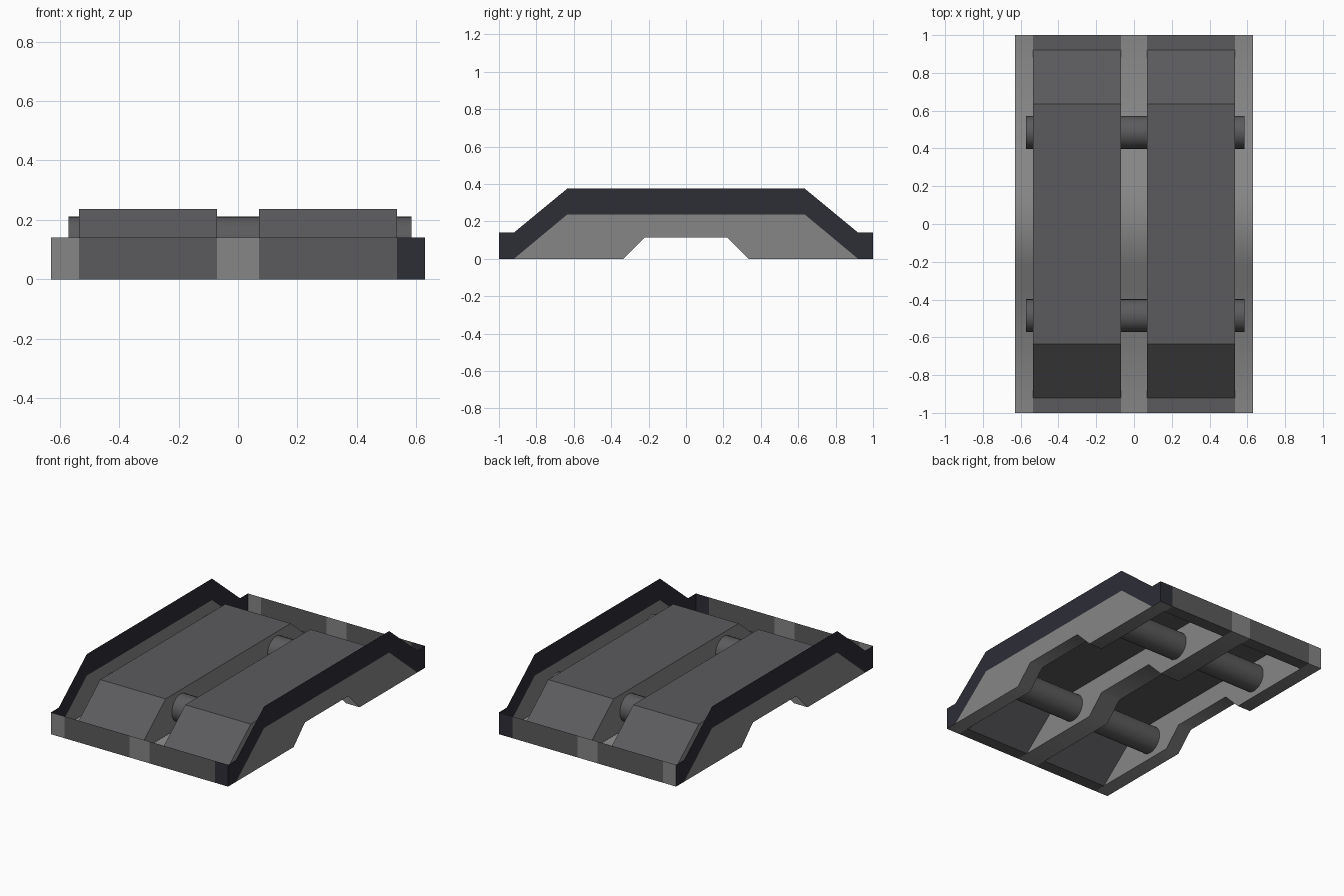
import bpy, bmesh, math
from mathutils import Matrix

if "Cube" in bpy.data.objects:
    bpy.data.objects.remove(bpy.data.objects["Cube"])


def material(name, rgb):
    m = bpy.data.materials.new(name)
    m.diffuse_color = (*rgb, 1)
    m.use_nodes = True
    m.node_tree.nodes["Principled BSDF"].inputs["Base Color"].default_value = m.diffuse_color
    return m


GREY = material("mid grey", (0.24, 0.24, 0.24))
DARK = material("dark grey", (0.105, 0.105, 0.11))
NAVY = material("blue black", (0.026, 0.026, 0.037))

HALF, EDGE, MID = 0.63, 0.535, 0.07      # outer side, deck outer edge, deck inner edge
END_H = 0.14                             # height of the end plates


def interp(profile, y):
    y = abs(y)
    for (a, za), (b, zb) in zip(profile, profile[1:]):
        if a <= y <= b:
            return za + (zb - za) * (y - a) / (b - a)
    return profile[-1][1]


# half profiles (|y|, z)
RAIL_TOP = [(0, 0.375), (0.635, 0.375), (0.92, 0.14), (1, 0.14)]
DECK = [(0, 0.237), (0.635, 0.237), (0.92, 0), (1, 0)]
UNDER = [(0, 0.115), (0.22, 0.115), (0.335, 0), (1, 0)]


def both_ends(profile):
    ys = [p[0] for p in profile if p[0] > 0]
    return [-y for y in reversed(ys)] + ys


def build(name, quads, mat, smooth=False):
    bm = bmesh.new()
    for q in quads:
        pts = []
        for p in q:
            if p not in pts:
                pts.append(p)
        if len(pts) > 2:
            bm.faces.new([bm.verts.new(p) for p in pts]).smooth = smooth
    bmesh.ops.remove_doubles(bm, verts=bm.verts, dist=1e-5)
    me = bpy.data.meshes.new(name)
    bm.to_mesh(me)
    bm.free()
    me.materials.append(mat)
    ob = bpy.data.objects.new(name, me)
    bpy.context.collection.objects.link(ob)
    return ob


def ribbon(name, x0, x1, profile, mat, smooth=False):
    """Sheet running along y, following a profile, facing up."""
    pts = [(y, interp(profile, y)) for y in both_ends(profile)]
    build(name, [[(x0, a, za), (x1, a, za), (x1, b, zb), (x0, b, zb)]
                 for (a, za), (b, zb) in zip(pts, pts[1:])], mat, smooth)


def wall(name, x, facing, top, bottom, mat):
    """Upright sheet at x between two profiles."""
    ys = sorted({y for p in (top, bottom) for y in both_ends(p)})
    quads = []
    for a, b in zip(ys, ys[1:]):
        q = [(x, a, interp(bottom, a)), (x, b, interp(bottom, b)),
             (x, b, interp(top, b)), (x, a, interp(top, a))]
        if q[0] == q[3] and q[1] == q[2]:
            continue
        quads.append(q if facing > 0 else q[::-1])
    build(name, quads, mat)


# side walls, rails, decks and channel walls, mirrored left and right
for side, s in (("left", -1), ("right", 1)):
    wall(f"{side}_rail", s * HALF, s, RAIL_TOP, DECK, NAVY)
    wall(f"{side}_side_wall", s * HALF, s, DECK, UNDER, GREY)
    wall(f"{side}_outer_channel_wall", s * EDGE, s, DECK, UNDER, GREY)
    wall(f"{side}_inner_channel_wall", s * MID, -s, DECK, UNDER, GREY)
    xs = sorted((s * MID, s * EDGE))
    ribbon(f"{side}_deck", *xs, DECK, DARK)
    xs = sorted((s * EDGE, s * HALF))
    ribbon(f"{side}_channel_floor", *xs, UNDER, GREY, True)
ribbon("middle_channel_floor", -MID, MID, UNDER, GREY, True)

# end plates, one panel per column
columns = [(-HALF, -EDGE, GREY), (-EDGE, -MID, DARK), (-MID, MID, GREY),
           (MID, EDGE, DARK), (EDGE, HALF, NAVY)]
for end, y in (("front", -1), ("back", 1)):
    for i, (a, b, mat) in enumerate(columns):
        q = [(a, y, 0), (b, y, 0), (b, y, END_H), (a, y, END_H)]
        build(f"{end}_end_panel_{i + 1}", [q if y < 0 else q[::-1]], mat)

# cross rollers passing through the channels
for end, y in (("front", -0.485), ("back", 0.485)):
    bpy.ops.mesh.primitive_cylinder_add(vertices=24, radius=0.087, depth=1.155,
                                        location=(0.007, y, 0.125),
                                        rotation=(0, math.pi / 2, 0))
    ob = bpy.context.object
    ob.name = f"{end}_cross_roller"
    ob.data.materials.append(DARK)
    bpy.ops.object.shade_smooth_by_angle()
